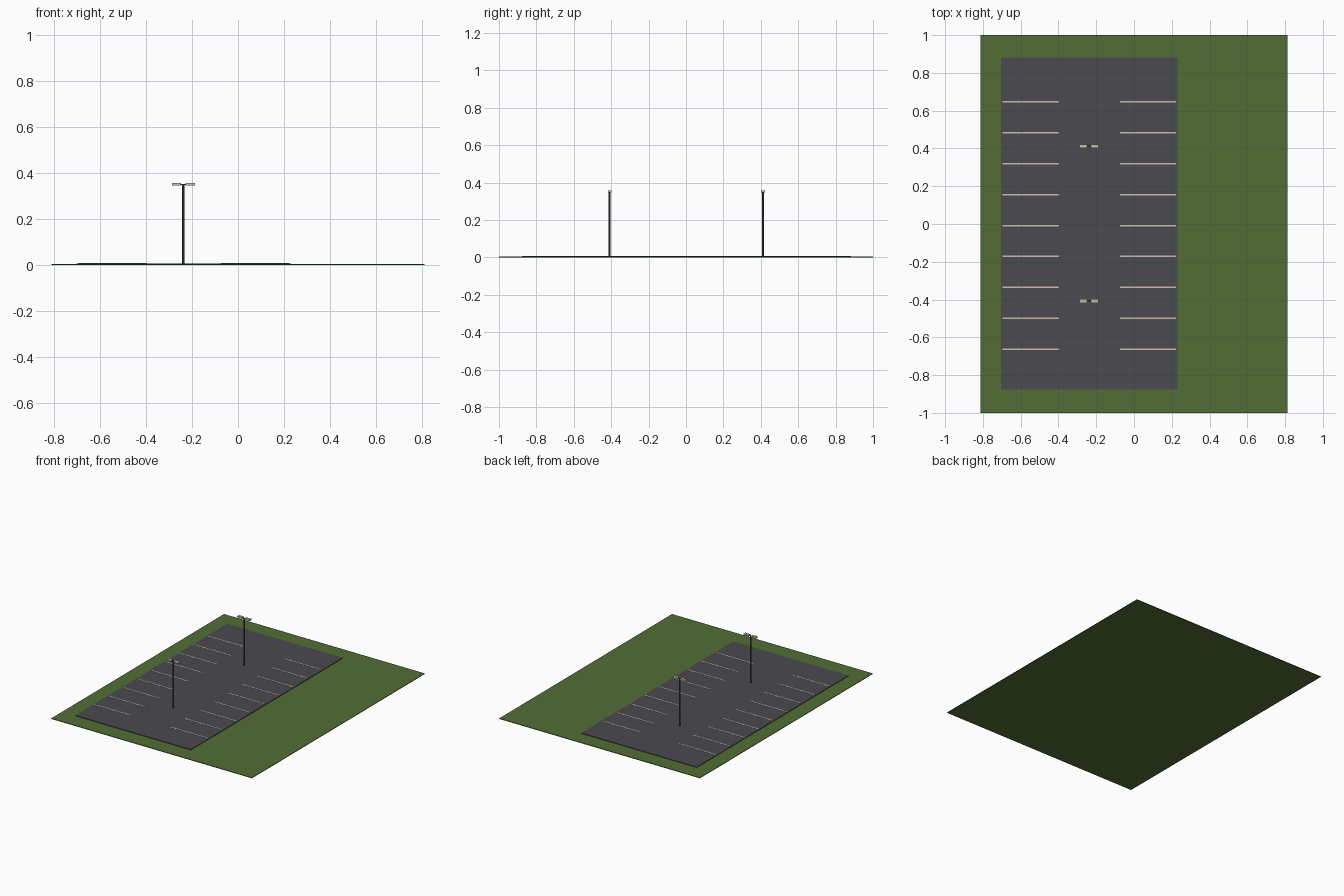
import bpy, bmesh, math
from mathutils import Matrix

if "Cube" in bpy.data.objects:
    bpy.data.objects.remove(bpy.data.objects["Cube"])


def material(name, rgb):
    m = bpy.data.materials.new(name)
    m.diffuse_color = (*rgb, 1)
    m.use_nodes = True
    m.node_tree.nodes["Principled BSDF"].inputs["Base Color"].default_value = m.diffuse_color
    return m


GRASS = material("grass green", (0.084, 0.153, 0.037))
ASPHALT = material("asphalt grey", (0.070, 0.068, 0.078))
PAINT = material("line cream", (0.60, 0.53, 0.44))
METAL = material("pole dark grey", (0.070, 0.068, 0.072))
LAMP = material("lamp cream", (0.60, 0.53, 0.44))


def finish(name, bm, mat):
    me = bpy.data.meshes.new(name)
    bm.to_mesh(me)
    bm.free()
    me.materials.append(mat)
    ob = bpy.data.objects.new(name, me)
    bpy.context.collection.objects.link(ob)
    return ob


def box(name, x0, x1, y0, y1, z0, z1, mat):
    bm = bmesh.new()
    bmesh.ops.create_cube(bm, size=1)
    bmesh.ops.transform(bm, verts=bm.verts, matrix=Matrix.Translation(
        ((x0 + x1) / 2, (y0 + y1) / 2, (z0 + z1) / 2))
        @ Matrix.Diagonal((x1 - x0, y1 - y0, z1 - z0, 1)))
    return finish(name, bm, mat)


def cylinder(name, x, y, z0, z1, r, mat, sides=8):
    bm = bmesh.new()
    bmesh.ops.create_cone(bm, cap_ends=True, segments=sides, radius1=r, radius2=r,
                          depth=z1 - z0,
                          matrix=Matrix.Translation((x, y, (z0 + z1) / 2))
                          @ Matrix.Rotation(math.pi / sides, 4, 'Z'))
    return finish(name, bm, mat)


# Ground slabs
G, A = 0.004, 0.008
box("lawn", -0.813, 0.813, -1, 1, 0, G, GRASS)
box("asphalt", -0.704, 0.231, -0.876, 0.881, G, A, ASPHALT)

# Bay lines, nine per side
for i in range(9):
    y = 0.648 - i * 0.164
    for side, x0 in (("left", -0.695), ("right", -0.075)):
        box(f"bay_line_{side}_{i + 1}", x0, x0 + 0.297, y - 0.004, y + 0.004, A, A + 0.001, PAINT)

# Twin-headed lamp posts in the central lane
PX = -0.238
for n, y in (("front", -0.408), ("back", 0.412)):
    cylinder(f"lamp_post_{n}", PX, y, A, 0.352, 0.006, METAL)
    box(f"lamp_arm_{n}", PX - 0.03, PX + 0.03, y - 0.003, y + 0.003, 0.349, 0.354, METAL)
    for side, s in (("left", -1), ("right", 1)):
        a, b = sorted((PX + s * 0.010, PX + s * 0.050))
        box(f"lamp_head_{side}_{n}", a, b, y - 0.01, y + 0.01, 0.347, 0.358, LAMP)
